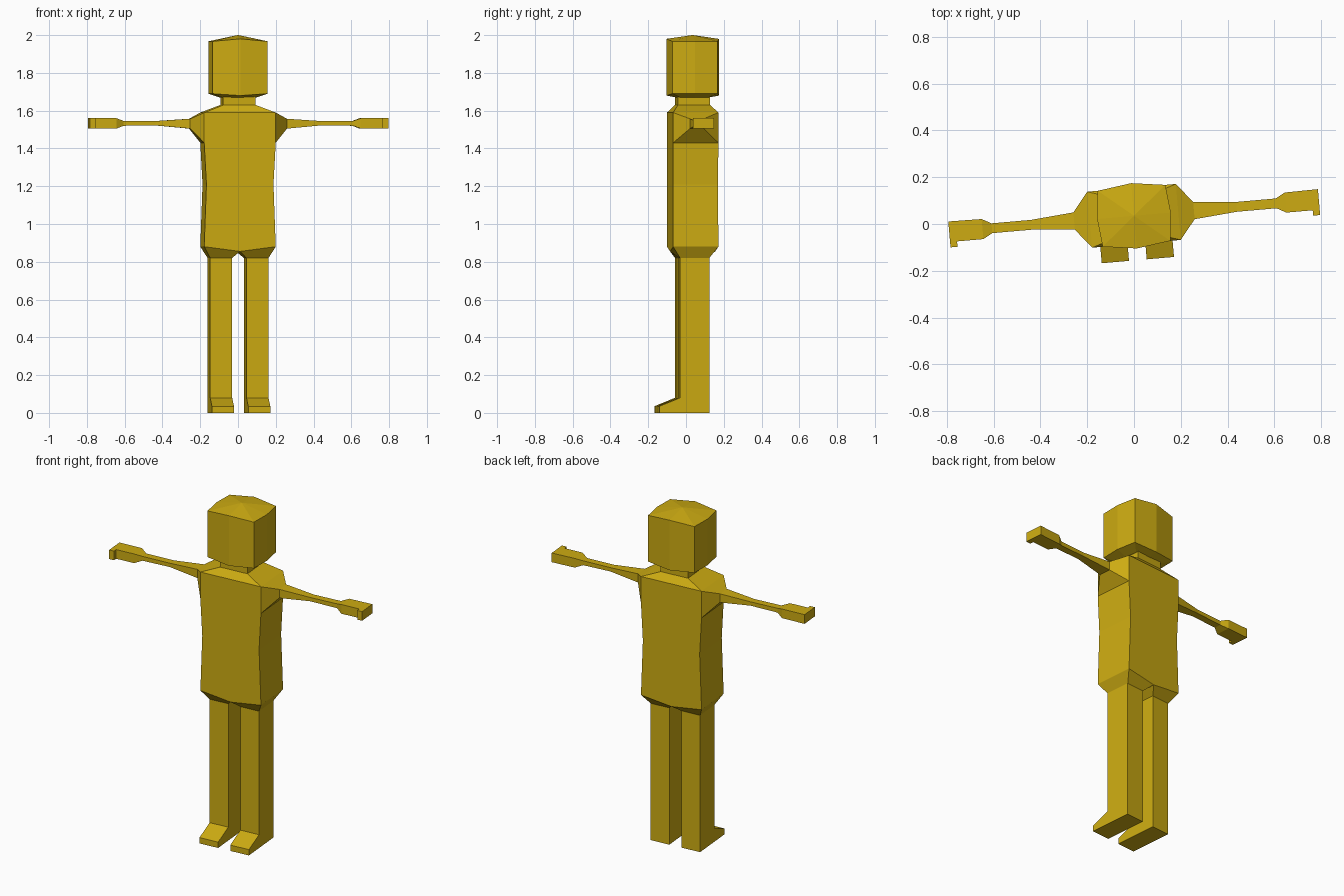
import bpy, bmesh, math
from mathutils import Matrix, Vector

if "Cube" in bpy.data.objects:
    bpy.data.objects.remove(bpy.data.objects["Cube"])

# the figure is turned slightly to its side
PLACE = Matrix.Translation((0, 0.035, 0)) @ Matrix.Rotation(math.radians(5), 4, 'Z')

mat = bpy.data.materials.new("mustard yellow")
mat.diffuse_color = (0.61, 0.41, 0.006, 1)
mat.use_nodes = True
mat.node_tree.nodes["Principled BSDF"].inputs["Base Color"].default_value = mat.diffuse_color


def loft(name, rings, start=True, end=True, side=1):
    """Skin a list of equal-length rings; side=-1 mirrors across x."""
    bm = bmesh.new()
    rows = [[bm.verts.new(PLACE @ Vector((p[0] * side, p[1], p[2]))) for p in r] for r in rings]
    for a, b in zip(rows, rows[1:]):
        n = len(a)
        for i in range(n):
            j = (i + 1) % n
            bm.faces.new((a[i], a[j], b[j], b[i]))
    if start:
        bm.faces.new(rows[0])
    if end:
        bm.faces.new(rows[-1])
    bmesh.ops.recalc_face_normals(bm, faces=bm.faces)
    # open lofts: make sure faces point away from the middle
    mid = sum((v.co for v in bm.verts), Vector()) / len(bm.verts)
    if not (start and end):
        if sum((f.calc_center_median() - mid).dot(f.normal) * f.calc_area() for f in bm.faces) < 0:
            bmesh.ops.reverse_faces(bm, faces=bm.faces)
    me = bpy.data.meshes.new(name)
    bm.to_mesh(me)
    bm.free()
    me.materials.append(mat)
    ob = bpy.data.objects.new(name, me)
    bpy.context.collection.objects.link(ob)
    return ob


def box_ring(x, y, z, z_mid=None):
    """Rectangle with extra points at the middle of front and back."""
    zm = z if z_mid is None else z_mid
    return [(-x, -y, z), (0, -y, zm), (x, -y, z), (x, y, z), (0, y, zm), (-x, y, z)]


def head_ring(k, z, z_ridge):
    """Eight-sided head outline, bulging front, back and sides."""
    x, y, sx, sy = 0.145 * k, 0.12 * k, 0.158 * k, 0.14 * k
    return [(0, -sy, z_ridge), (x, -y, z), (sx, 0, z), (x, y, z),
            (0, sy, z_ridge), (-x, y, z), (-sx, 0, z), (-x, -y, z)]


def arm_ring(x, y, z0, z1):
    return [(x, -y, z0), (x, y, z0), (x, y, z1), (x, -y, z1)]


# torso with sloped shoulders and neck
loft("torso", [box_ring(0.19, 0.12, 0.88, 0.855), box_ring(0.178, 0.12, 1.21),
               box_ring(0.19, 0.12, 1.43), box_ring(0.19, 0.12, 1.59),
               box_ring(0.086, 0.086, 1.63), box_ring(0.086, 0.086, 1.68)], start=False)

# head with shallow peaked crown
loft("head", [head_ring(0.62, 1.67, 1.67), head_ring(1, 1.69, 1.68),
              head_ring(1, 1.967, 1.98), head_ring(0.02, 2.0, 2.0)])

for side, label in ((1, "right"), (-1, "left")):
    # tapered hip joining torso to leg
    loft(label + "_hip",
         [[(0, -0.12, 0.855), (0.19, -0.12, 0.88), (0.19, 0.12, 0.88), (0, 0.12, 0.855)],
          [(0.038, -0.08, 0.82), (0.155, -0.08, 0.82), (0.155, 0.075, 0.82), (0.038, 0.075, 0.82)]],
         start=False, end=False, side=side)

    # leg and wedge foot as one side profile
    profile = [(0.075, 0.82), (-0.08, 0.82), (-0.08, 0.08),
               (-0.19, 0.035), (-0.19, 0), (0.075, 0)]
    loft(label + "_leg", [[(x, y, z) for y, z in profile] for x in (0.038, 0.155)], side=side)

    # shoulder, thin arm and wrist flare
    loft(label + "_arm", [arm_ring(0.19, 0.12, 1.43, 1.59), arm_ring(0.257, 0.037, 1.505, 1.557),
                          arm_ring(0.44, 0.021, 1.522, 1.545), arm_ring(0.61, 0.021, 1.52, 1.546),
                          arm_ring(0.65, 0.043, 1.505, 1.56)], start=False, end=False, side=side)

    # hand with a forward thumb at the tip
    outline = [(0.65, 0.043), (0.793, 0.045), (0.793, -0.066),
               (0.763, -0.066), (0.763, -0.043), (0.65, -0.043)]
    loft(label + "_hand", [[(x, y, z) for x, y in outline] for z in (1.505, 1.56)], side=side)
